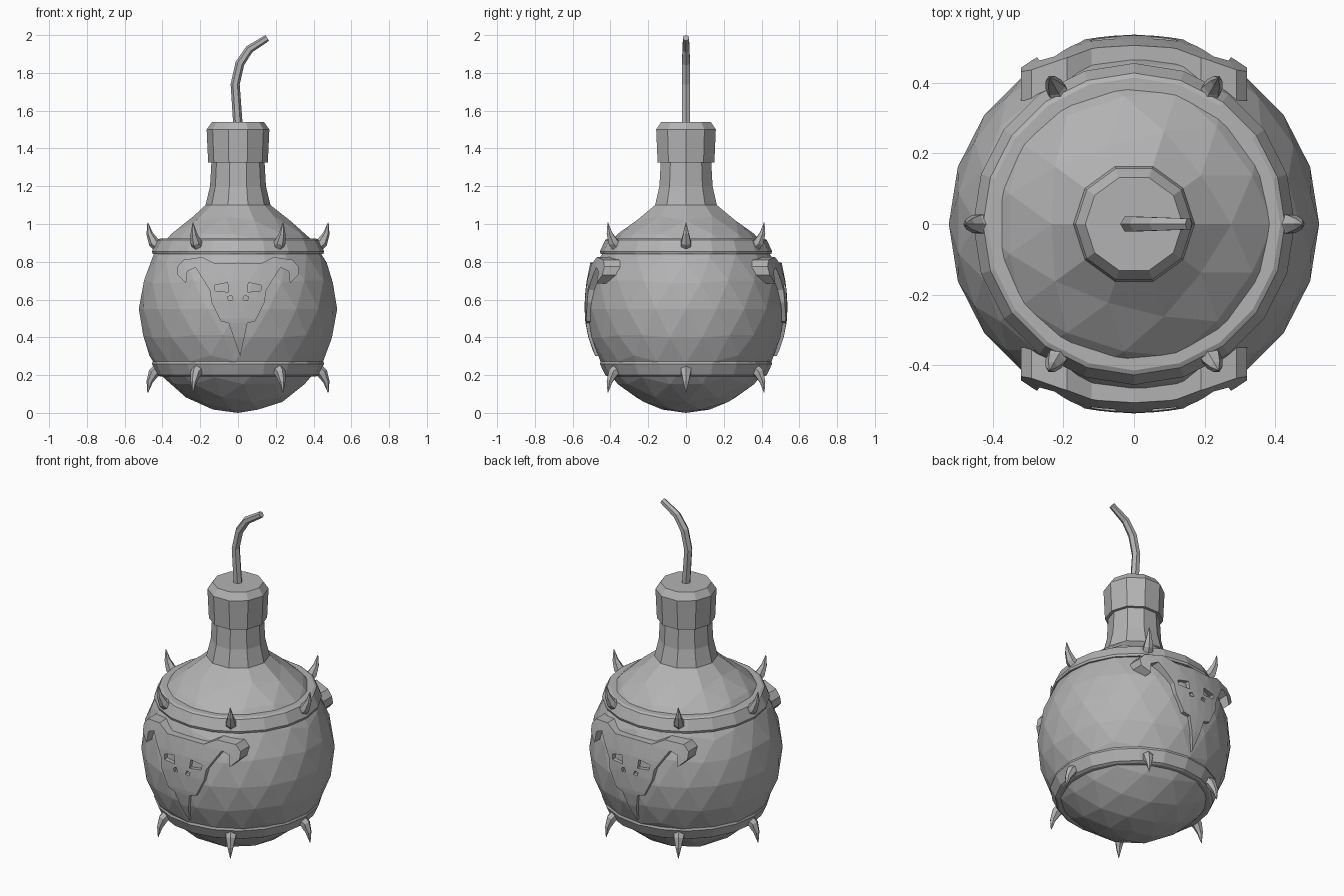
import bpy, bmesh, math
from mathutils import Vector, Matrix

cube = bpy.data.objects.get("Cube")
if cube:
    bpy.data.objects.remove(cube)

GREY = (0.45, 0.45, 0.45, 1)
grey = bpy.data.materials.new("plain_grey")
grey.use_nodes = True
grey.diffuse_color = GREY
grey.node_tree.nodes["Principled BSDF"].inputs["Base Color"].default_value = GREY

MID_Z = 0.55


def finish(bm, name):
    bmesh.ops.recalc_face_normals(bm, faces=bm.faces)
    mesh = bpy.data.meshes.new(name)
    bm.to_mesh(mesh)
    bm.free()
    mesh.materials.append(grey)
    obj = bpy.data.objects.new(name, mesh)
    bpy.context.collection.objects.link(obj)
    return obj


def loft(bm, rings, loop=False):
    """Skin a list of point rings, capping the ends unless looped."""
    rows = [[bm.verts.new(p) for p in ring] for ring in rings]
    pairs = list(zip(rows, rows[1:])) + ([(rows[-1], rows[0])] if loop else [])
    for a, b in pairs:
        for i in range(len(a)):
            j = (i + 1) % len(a)
            bm.faces.new((a[i], a[j], b[j], b[i]))
    if not loop:
        bm.faces.new(rows[0])
        bm.faces.new(rows[-1])


def lathe(name, profile, sides, loop=False):
    bm = bmesh.new()
    turn = [math.tau * i / sides for i in range(sides)]
    loft(bm, [[(r * math.cos(a), r * math.sin(a), z) for a in turn]
              for r, z in profile], loop)
    return finish(bm, name)


def sweep(name, path, radii, sides, spin=0):
    """Tapered tube along a path in the xz plane, turned about z."""
    bm = bmesh.new()
    pts = [Vector((x, 0, z)) for x, z in path]
    rings = []
    for i, p in enumerate(pts):
        along = (pts[min(i + 1, len(pts) - 1)] - pts[max(i - 1, 0)]).normalized()
        side = Vector((0, 1, 0))
        up = along.cross(side)
        rings.append([p + radii[i] * (math.cos(a) * up + math.sin(a) * side)
                      for a in (math.tau * k / sides for k in range(sides))])
    loft(bm, rings)
    bm.transform(Matrix.Rotation(spin, 4, 'Z'))
    return finish(bm, name)


# Round flask body, opened at the top and drawn up into the neck
bm = bmesh.new()
bmesh.ops.create_icosphere(bm, subdivisions=3, radius=1)
for v in bm.verts:
    v.co = (v.co.x * 0.525, v.co.y * 0.525, MID_Z + v.co.z * MID_Z)
bmesh.ops.delete(bm, geom=[v for v in bm.verts if v.co.z > 1.06], context='VERTS')
rim = [e for e in bm.edges if e.is_boundary]
for r, z in [(0.172, 1.1), (0.148, 1.2), (0.14, 1.34)]:
    new = bmesh.ops.extrude_edge_only(bm, edges=rim)["geom"]
    rim = [g for g in new if isinstance(g, bmesh.types.BMEdge) and g.is_boundary]
    for v in {v for e in rim for v in e.verts}:
        a = math.atan2(v.co.y, v.co.x)
        v.co = (r * math.cos(a), r * math.sin(a), z)
finish(bm, "flask_body")

# Collar around the mouth, and the bent fuse
lathe("mouth_collar", [(0.13, 1.325), (0.158, 1.325), (0.166, 1.5), (0.138, 1.54)], 10)
sweep("fuse", [(0, 1.52), (-0.015, 1.74), (0.01, 1.85), (0.06, 1.925), (0.155, 1.985)],
      [0.025, 0.024, 0.024, 0.022, 0.018], 6)

# Two bands, each with six curved spikes; the lower set is flipped
band = [(0.4, 0.84), (0.452, 0.842), (0.456, 0.855), (0.428, 0.915), (0.415, 0.922), (0.36, 0.922)]
spike = [(0.415, 0.88), (0.447, 0.905), (0.468, 0.95), (0.478, 1.008)]
for level, flip in (("upper", False), ("lower", True)):
    place = lambda pts: [(r, 1.115 - z if flip else z) for r, z in pts]
    lathe(level + "_band", place(band), 20, loop=True)
    for i in range(6):
        sweep(f"{level}_spike_{i + 1}", place(spike), [0.034, 0.029, 0.017, 0.002],
              6, i * math.tau / 6)

# Horned skull plate, with eye and nostril openings, curved to the body
half = [(0.12, 0.79), (0.19, 0.825), (0.29, 0.81), (0.32, 0.775), (0.32, 0.73),
        (0.275, 0.685), (0.268, 0.75), (0.225, 0.77), (0.15, 0.65), (0.14, 0.585),
        (0.09, 0.485), (0.05, 0.475)]
eye = [(0.05, 0.64), (0.12, 0.645), (0.125, 0.675), (0.055, 0.69)]
nostril = [(0.025, 0.6), (0.05, 0.595), (0.055, 0.615), (0.035, 0.622)]


def mirror(pts):
    return [(-x, z) for x, z in reversed(pts)]


def plate_depth(x, z):
    dz = z - MID_Z
    return math.sqrt(0.537 ** 2 - 0.73 * x * x - (0.53 if dz > 0 else 0.93) * dz * dz)


def skull(name, spin):
    bm = bmesh.new()
    outline = [(0, 0.795)] + half + [(0.012, 0.3)] + mirror(half)
    edges = []
    for loop in (outline, eye, mirror(eye), nostril, mirror(nostril)):
        vs = [bm.verts.new((x, 0, z)) for x, z in loop]
        edges += [bm.edges.new((vs[i - 1], vs[i])) for i in range(len(vs))]
    bmesh.ops.triangle_fill(bm, use_beauty=True, edges=edges, normal=(0, -1, 0))
    # Cut a grid so the plate can follow the curve
    cuts = [((x / 10, 0, 0), (1, 0, 0)) for x in range(-2, 3)]
    cuts += [((0, 0, z / 10), (0, 0, 1)) for z in range(4, 8)]
    for co, no in cuts:
        bmesh.ops.bisect_plane(bm, geom=bm.verts[:] + bm.edges[:] + bm.faces[:],
                               dist=0.0001, plane_co=co, plane_no=no)
    front = bm.verts[:]
    new = bmesh.ops.extrude_face_region(bm, geom=bm.faces[:], use_keep_orig=True)["geom"]
    back = [g for g in new if isinstance(g, bmesh.types.BMVert)]
    for v in front:
        v.co.y = -plate_depth(v.co.x, v.co.z)
    for v in back:
        v.co.y = -0.35
    bm.transform(Matrix.Rotation(spin, 4, 'Z'))
    finish(bm, name)


skull("front_skull", 0)
skull("back_skull", math.pi)
